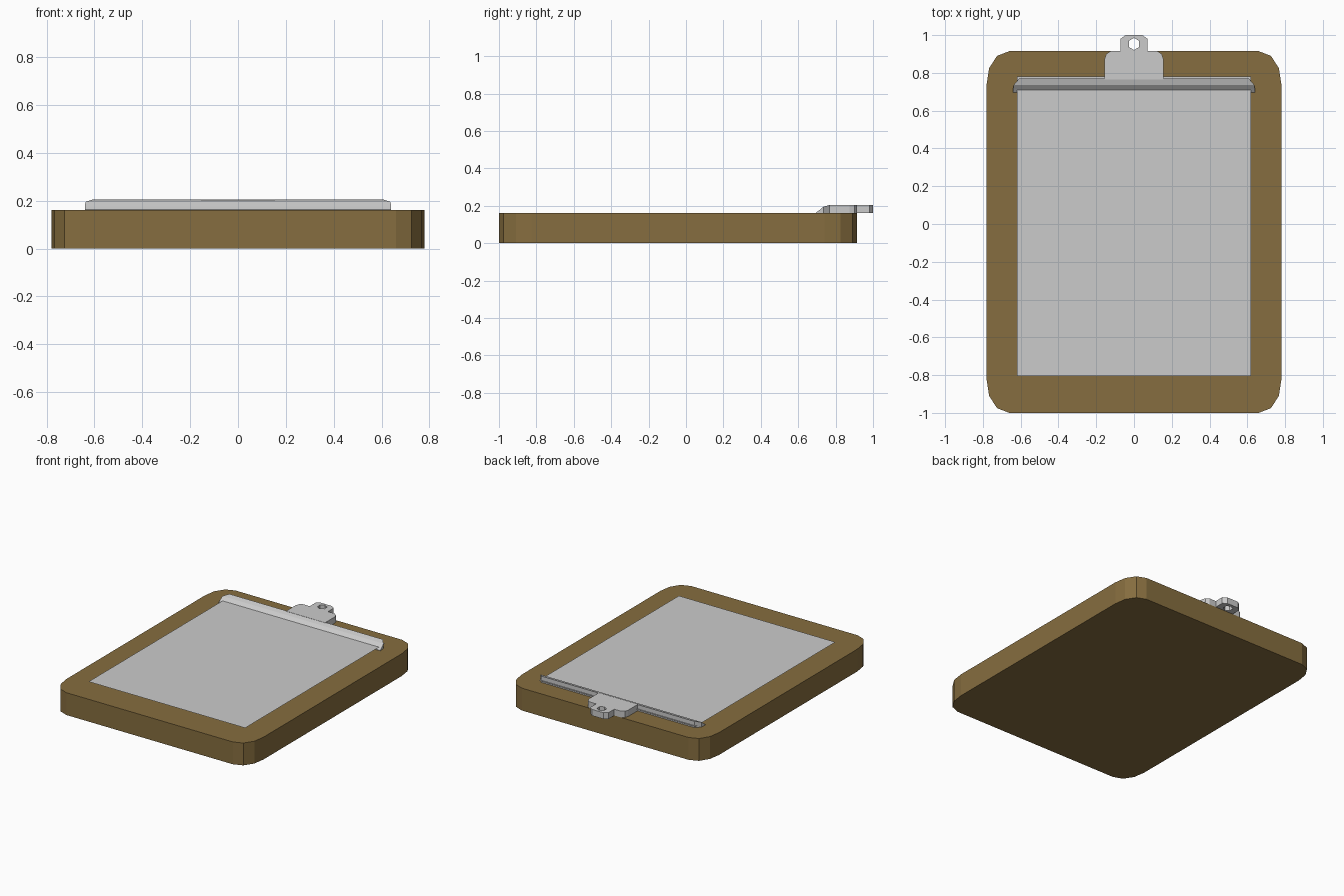
import bpy, bmesh, math

if "Cube" in bpy.data.objects:
    bpy.data.objects.remove(bpy.data.objects["Cube"])


def finish(name, bm, mat=None):
    bmesh.ops.recalc_face_normals(bm, faces=bm.faces)
    me = bpy.data.meshes.new(name)
    bm.to_mesh(me)
    bm.free()
    ob = bpy.data.objects.new(name, me)
    bpy.context.collection.objects.link(ob)
    if mat:
        me.materials.append(mat)
    return ob


def mirror_outline(half):
    return half + [(-x, y) for x, y in reversed(half)]


def prism(name, outline, z0, z1, mat=None, hole=None):
    bm = bmesh.new()
    if hole:
        edges = []
        for loop in (outline, hole):
            vs = [bm.verts.new((x, y, z0)) for x, y in loop]
            edges += [bm.edges.new((vs[i - 1], vs[i])) for i in range(len(vs))]
        bmesh.ops.triangle_fill(bm, edges=edges, use_beauty=True)
    else:
        bm.faces.new([bm.verts.new((x, y, z0)) for x, y in outline])
    ext = bmesh.ops.extrude_face_region(bm, geom=bm.faces[:], use_keep_orig=True)
    for v in ext["geom"]:
        if isinstance(v, bmesh.types.BMVert):
            v.co.z = z1
    return finish(name, bm, mat)


# Board with rounded corners
brown = bpy.data.materials.new("board_brown")
brown.diffuse_color = (0.24, 0.155, 0.05, 1)
brown.use_nodes = True
brown.node_tree.nodes["Principled BSDF"].inputs["Base Color"].default_value = brown.diffuse_color
corner = [(0.66, 0.0), (0.725, 0.025), (0.767, 0.09), (0.78, 0.175)]
right = [(x, -1 + d) for x, d in corner] + [(x, 0.915 - d) for x, d in reversed(corner)]
prism("board", mirror_outline(right), 0, 0.16, brown)

# Paper sheet
bm = bmesh.new()
bm.faces.new([bm.verts.new((x, y, 0.175)) for x, y in
              [(-0.62, -0.805), (0.62, -0.805), (0.62, 0.78), (-0.62, 0.78)]])
finish("paper", bm)

# Clip bar: rows of (y, half width, top height)
rows = [(0.695, 0.64, 0.163), (0.712, 0.64, 0.176), (0.735, 0.638, 0.195), (0.77, 0.608, 0.205)]
bm = bmesh.new()
rings = [[bm.verts.new(c) for c in ((-w, y, 0.16), (w, y, 0.16), (w, y, z), (-w, y, z))]
         for y, w, z in rows]
for a, b in zip(rings, rings[1:]):
    for i in range(4):
        bm.faces.new((a[i - 1], a[i], b[i], b[i - 1]))
bm.faces.new(rings[0])
bm.faces.new(rings[-1])
finish("clip_bar", bm)

# Clip tab with hexagonal hanging hole
tab = [(0.155, 0.765), (0.155, 0.875), (0.147, 0.9), (0.125, 0.915), (0.072, 0.915),
       (0.072, 0.98), (0.045, 1.0)]
hole = [(0.032 * math.sin(i * math.pi / 3), 0.953 + 0.032 * math.cos(i * math.pi / 3))
        for i in range(6)]
prism("clip_tab", mirror_outline(tab), 0.16, 0.205, hole=hole)
